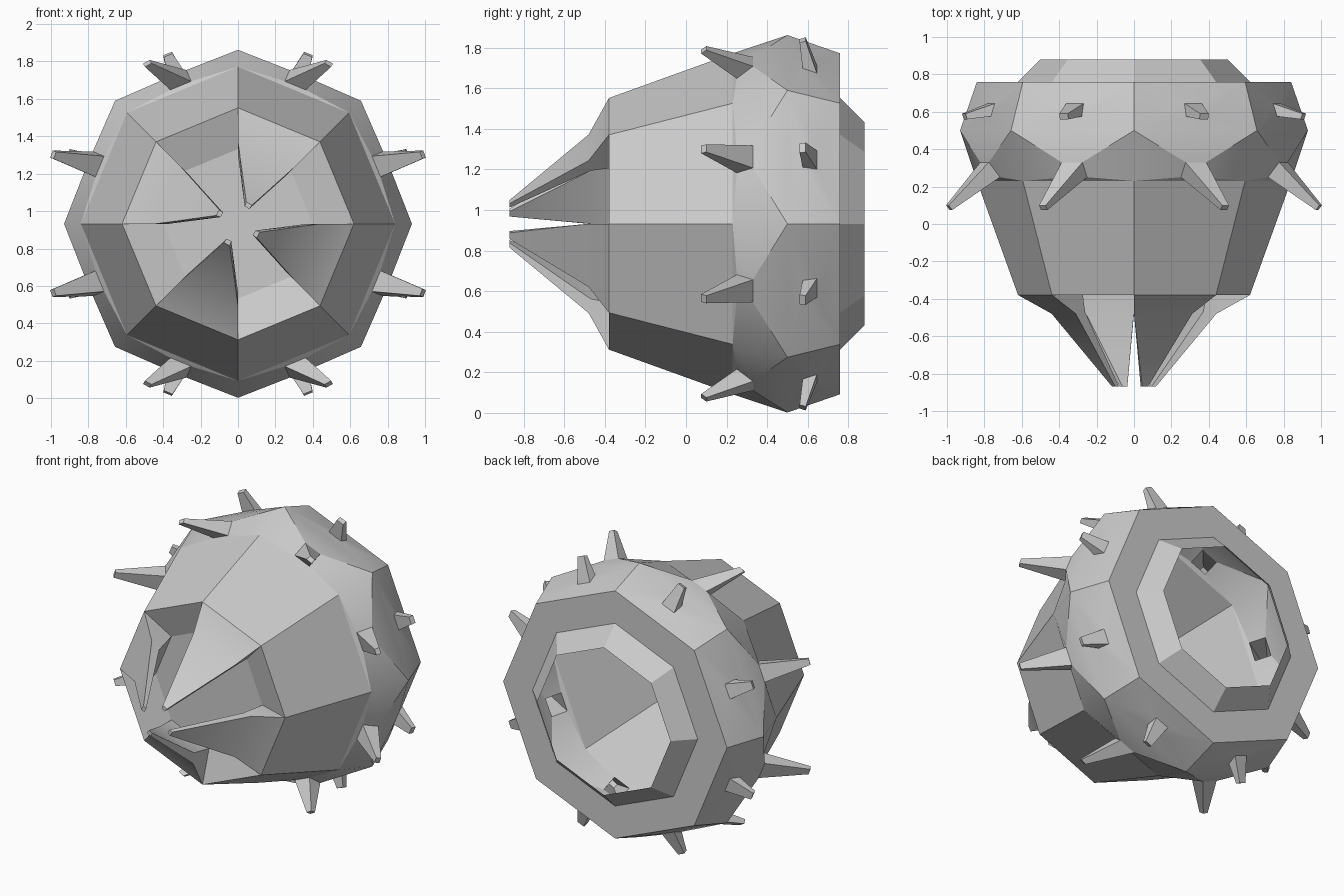
import bpy, bmesh
from math import sin, cos, radians, pi

if "Cube" in bpy.data.objects:
    bpy.data.objects.remove(bpy.data.objects["Cube"])

CZ = 0.932  # height of the long (y) axis


def polar(r, deg, y):
    a = radians(deg)
    return (r * cos(a), y, CZ + r * sin(a))


def ring(bm, r, y):
    return [bm.verts.new(polar(r, 45 * k, y)) for k in range(8)]


def bridge(bm, a, b, skip=()):
    n = len(a)
    for k in range(n):
        if k not in skip:
            bm.faces.new((a[k], a[(k + 1) % n], b[(k + 1) % n], b[k]))


def finish(bm, name, smooth=None):
    bmesh.ops.recalc_face_normals(bm, faces=bm.faces)
    me = bpy.data.meshes.new(name)
    bm.to_mesh(me)
    bm.free()
    ob = bpy.data.objects.new(name, me)
    bpy.context.collection.objects.link(ob)
    if smooth:
        bpy.ops.object.select_all(action='DESELECT')
        bpy.context.view_layer.objects.active = ob
        ob.select_set(True)
        bpy.ops.object.shade_smooth_by_angle(angle=radians(smooth))
    return ob


# tapered octagonal shell with a recessed front plate
bm = bmesh.new()
rings = [ring(bm, r, y) for r, y in ((0.84, 0.23), (0.62, -0.38), (0.40, -0.31))]
bridge(bm, rings[0], rings[1])
bridge(bm, rings[1], rings[2])
bm.faces.new(rings[2])
finish(bm, "body_shell")

# back plate and protruding open collar
bm = bmesh.new()
rings = [ring(bm, r, y) for r, y in ((0.84, 0.76), (0.62, 0.76), (0.50, 0.88))]
bridge(bm, rings[0], rings[1])
bridge(bm, rings[1], rings[2])
finish(bm, "back_collar")

# spiked band: every quad narrows to a small base and is drawn out to a spike
bm = bmesh.new()
front, mid, back = ring(bm, 0.84, 0.23), ring(bm, 0.93, 0.50), ring(bm, 0.84, 0.76)


def small_quad(deg, half, lo, hi):
    """Quad facing outwards at an angle; lo and hi are (radius, y)."""
    a = radians(deg)
    out = []
    for (r, y), s in ((lo, -1), (lo, 1), (hi, 1), (hi, -1)):
        t = s * half
        out.append(bm.verts.new((r * cos(a) - t * sin(a), y,
                                 CZ + r * sin(a) + t * cos(a))))
    return out


def spike(corners, base, tip):
    bridge(bm, corners, base)
    bridge(bm, base, tip)
    bm.faces.new(tip)


for k in range(8):
    n = (k + 1) % 8
    deg = 22.5 + 45 * k
    # front spikes lean a little towards the sides
    steep = k in (1, 2, 5, 6)
    lean = 7 if steep else 2
    tip_deg = deg - lean if k % 4 in (0, 1) else deg + lean
    tr = 0.985 if steep else 1.055
    spike([front[k], front[n], mid[n], mid[k]],
          small_quad(deg, 0.06, (0.80, 0.25), (0.865, 0.33)),
          small_quad(tip_deg, 0.02, (tr - 0.01, 0.075), (tr + 0.01, 0.10)))
    # shorter back spikes
    spike([mid[k], mid[n], back[n], back[k]],
          small_quad(deg, 0.05, (0.85, 0.575), (0.825, 0.645)),
          small_quad(deg, 0.025, (0.975, 0.56), (0.985, 0.59)))
finish(bm, "spiked_band", 25)

# four hooked claws on alternate octagon sides
bm = bmesh.new()
for k in range(4):
    d = 45 + 90 * k
    base = [(0.62, d, -0.38), (0.62, d + 45, -0.38), (0.40, d + 45, -0.31), (0.40, d, -0.31)]
    bend = [(0.44, d, -0.48), (0.44, d + 45, -0.48), (0.37, d + 45, -0.47), (0.37, d, -0.47)]
    tip = [(0.125, d + 8, -0.87), (0.125, d + 24, -0.87), (0.10, d + 24, -0.87), (0.10, d + 8, -0.87)]
    loops = [[bm.verts.new(polar(*p)) for p in sec] for sec in (base, bend, tip)]
    bridge(bm, loops[0], loops[1])
    bridge(bm, loops[1], loops[2])
    bm.faces.new(loops[2])
finish(bm, "front_claws", 30)
